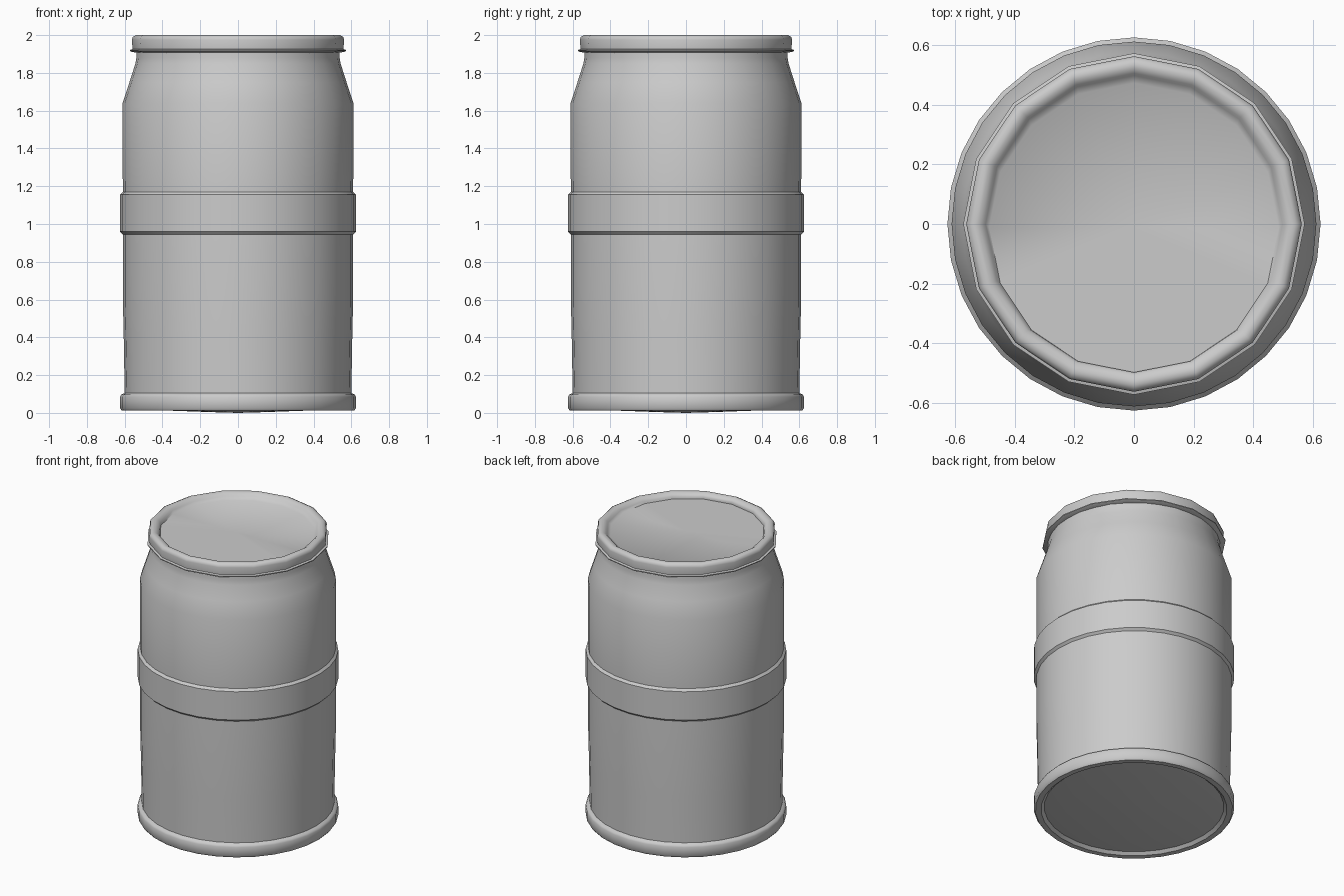
import bpy, bmesh, math

if "Cube" in bpy.data.objects:
    bpy.data.objects.remove(bpy.data.objects["Cube"])


def lathe(name, profile, segments, sharp_angle):
    """Revolve (radius, z, y_shift) points about z; radius 0 closes to a point."""
    bm = bmesh.new()
    rings = []
    for r, z, dy in profile:
        if r == 0:
            rings.append([bm.verts.new((0, dy, z))] * segments)
        else:
            rings.append([bm.verts.new((r * math.cos(2 * math.pi * i / segments),
                                        r * math.sin(2 * math.pi * i / segments) + dy, z))
                          for i in range(segments)])
    for a, b in zip(rings, rings[1:]):
        for i in range(segments):
            j = (i + 1) % segments
            corners = list(dict.fromkeys((a[i], a[j], b[j], b[i])))
            bm.faces.new(corners)
    bmesh.ops.recalc_face_normals(bm, faces=bm.faces)
    mesh = bpy.data.meshes.new(name)
    bm.to_mesh(mesh)
    bm.free()
    obj = bpy.data.objects.new(name, mesh)
    bpy.context.collection.objects.link(obj)
    bpy.ops.object.select_all(action='DESELECT')
    bpy.context.view_layer.objects.active = obj
    obj.select_set(True)
    bpy.ops.object.shade_smooth_by_angle(angle=math.radians(sharp_angle))
    return obj


# Barrel shell: domed underside, foot rim, raised middle band, tapered neck
shell = [(0, 0.0), (0.14, 0.004), (0.42, 0.014), (0.56, 0.03), (0.58, 0.012), (0.615, 0.012),
         (0.625, 0.025), (0.625, 0.085), (0.618, 0.097), (0.6, 0.105),
         (0.605, 0.40), (0.61, 0.62), (0.61, 0.945), (0.625, 0.96),
         (0.625, 1.155), (0.61, 1.17), (0.611, 1.64), (0.575, 1.75),
         (0.543, 1.85), (0.538, 1.88), (0.538, 1.93)]
lathe("barrel_body", [(r, z, 0) for r, z in shell], 32, 40)

# Lid: clamp flange, rounded rim, recessed panel set slightly forward
lid = [(0.53, 1.905, 0), (0.565, 1.912, 0), (0.572, 1.916, 0), (0.572, 1.922, 0),
       (0.558, 1.926, 0), (0.562, 1.975, 0), (0.557, 1.991, 0), (0.54, 2.0, 0),
       (0.522, 1.999, 0), (0.505, 1.988, 0), (0.497, 1.978, 0),
       (0.485, 1.963, -0.0125), (0, 1.963, -0.0125)]
lathe("lid", lid, 16, 50)
